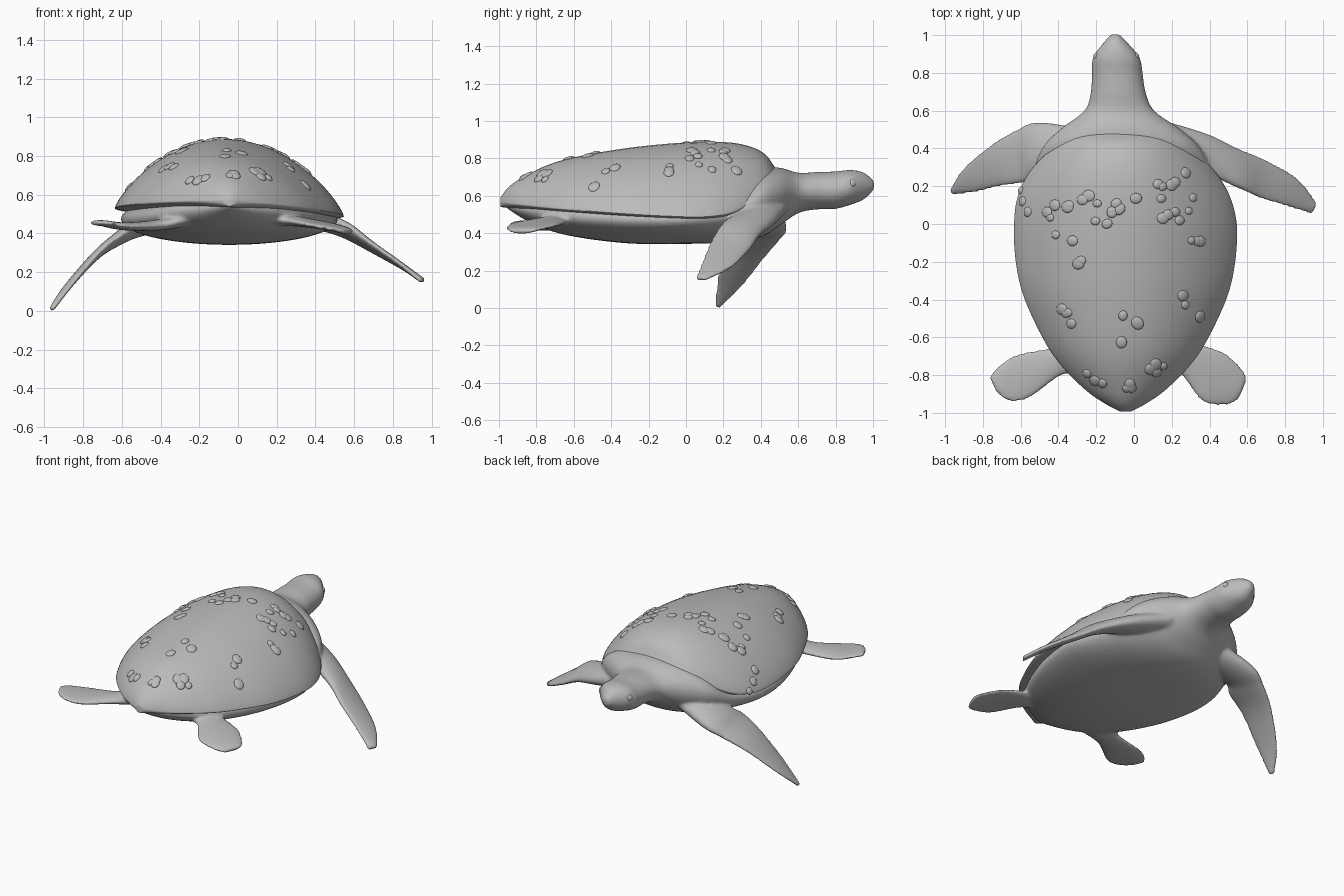
import bpy, bmesh, math, random
from mathutils import Vector, Matrix
from mathutils.bvhtree import BVHTree

random.seed(4)
default_cube = bpy.data.objects.get("Cube")
if default_cube:
    bpy.data.objects.remove(default_cube, do_unlink=True)

grey = bpy.data.materials.new("plain grey")
grey.use_nodes = True
colour = (0.5, 0.5, 0.5, 1)
grey.diffuse_color = colour
for node in grey.node_tree.nodes:
    if node.type == "BSDF_PRINCIPLED":
        node.inputs["Base Color"].default_value = colour


def finish(bm, name):
    """Turn a bmesh into a smooth shaded object with sharp edges kept."""
    bmesh.ops.recalc_face_normals(bm, faces=bm.faces)
    mesh = bpy.data.meshes.new(name)
    bm.to_mesh(mesh)
    bm.free()
    mesh.materials.append(grey)
    mesh.shade_smooth()
    mesh.set_sharp_from_angle(angle=math.radians(50))
    obj = bpy.data.objects.new(name, mesh)
    bpy.context.collection.objects.link(obj)
    return obj


def refine(stations, steps=6):
    """Insert smooth in-between stations (Catmull-Rom)."""
    result = []
    last = len(stations) - 1
    for i in range(last):
        quad = [stations[max(0, min(last, i + k))] for k in (-1, 0, 1, 2)]
        for s in range(steps):
            u = s / steps
            result.append([b + 0.5 * u * (c - a + u * (2 * a - 5 * b + 4 * c - d
                           + u * (3 * (b - c) + d - a)))
                           for a, b, c, d in zip(*quad)])
    result.append(list(stations[last]))
    return result


def turn_angles(sides):
    return [math.tau * j / sides for j in range(sides)]


def skin(bm, rings):
    """Bridge point rings into a closed tube."""
    loops = [[bm.verts.new(p) for p in ring] for ring in rings]
    for one, two in zip(loops, loops[1:]):
        for j in range(len(one)):
            bm.faces.new((one[j - 1], one[j], two[j], two[j - 1]))
    bm.faces.new(loops[0])
    bm.faces.new(loops[-1])


def add_trunk(bm, stations):
    """Elliptical rings from y, z, half width and half height."""
    rings = []
    for y, z, width, height in refine(stations):
        x = -0.045 - 0.055 * max(0, y)
        rings.append([(x + width * math.cos(t), y, z + height * math.sin(t))
                      for t in turn_angles(48)])
    skin(bm, rings)


def add_flipper(bm, root, twist, stations):
    """Tapering blade from leading x, y, trailing x, y and height."""
    fine = refine(stations)
    last = len(fine) - 1
    rings = []
    middles = [Vector((s[0] + s[2], s[1] + s[3], 2 * s[4])) / 2 for s in fine]
    for i, (s, middle) in enumerate(zip(fine, middles)):
        # The leading edge dips below the trailing edge along the blade
        dip = twist * math.sin(math.pi * i / last)
        chord = Vector((s[0], s[1], s[4] - dip)) - middle
        along = middles[min(i + 1, last)] - middles[max(i - 1, 0)]
        depth = 0.014 + root * (1 - i / last) ** 2
        thick = chord.cross(along).normalized() * depth
        rings.append([middle + chord * math.cos(t) + thick * math.sin(t)
                      for t in turn_angles(24)])
    skin(bm, rings)


# Body: trunk, neck, head and flippers fused into one skin
bm = bmesh.new()
add_trunk(bm, [
    (-.96, .545, .02, .012), (-.8, .515, .25, .075), (-.6, .49, .4, .108),
    (-.3, .475, .52, .13), (0, .475, .56, .132), (.25, .5, .485, .15),
    (.4, .56, .42, .18), (.5, .595, .32, .155), (.6, .615, .185, .108),
    (.7, .627, .145, .1), (.8, .63, .135, .1), (.88, .645, .124, .093),
    (.95, .652, .072, .072), (1.005, .657, .022, .025)])
# Right front flipper
add_flipper(bm, .06, .025, [
    (-.25, .5, -.25, .25, .525), (-.5, .54, -.5, .27, .44),
    (-.62, .5, -.58, .22, .385), (-.75, .425, -.7, .2, .295),
    (-.9, .3, -.85, .165, .13), (-.975, .18, -.955, .155, .005)])
# Left front flipper
add_flipper(bm, .06, .03, [
    (.15, .55, .2, .27, .54), (.38, .48, .38, .26, .48),
    (.55, .4, .55, .19, .42), (.7, .34, .67, .135, .335),
    (.87, .24, .83, .085, .23), (.97, .11, .94, .05, .155)])
# Right rear flipper
add_flipper(bm, .026, 0, [
    (-.25, -.58, -.25, -.8, .48), (-.42, -.65, -.38, -.8, .445),
    (-.62, -.69, -.55, -.92, .437), (-.73, -.76, -.66, -.94, .453),
    (-.765, -.81, -.73, -.89, .455)])
# Left rear flipper
add_flipper(bm, .026, 0, [
    (.15, -.55, .12, -.78, .48), (.3, -.62, .24, -.79, .467),
    (.48, -.68, .36, -.94, .445), (.585, -.78, .49, -.96, .42),
    (.595, -.83, .55, -.93, .405)])
body = finish(bm, "body")
fuse = body.modifiers.new("fuse", "REMESH")
fuse.mode = "VOXEL"
fuse.voxel_size = 0.01
fuse.use_smooth_shade = True
soften = body.modifiers.new("soften", "SMOOTH")
soften.factor = 0.5
soften.iterations = 8


def shell_ring(y, width, rim, top):
    """Domed upper half with a shallow underside, slightly tilted."""
    ring = []
    for t in turn_angles(64):
        x, s = width * math.cos(t), math.sin(t)
        lift = (top - rim) * s ** 1.6 if s > 0 else 0.03 * s
        ring.append((x - 0.045 - 0.06 * max(0, y), y, rim + lift - 0.035 * x))
    return ring


# Shell: y, half width, rim height, top height
bm = bmesh.new()
skin(bm, [shell_ring(*s) for s in refine([
    (-.992, .03, .57, .59), (-.95, .11, .565, .645), (-.88, .21, .56, .695),
    (-.75, .34, .55, .76), (-.6, .44, .54, .805), (-.35, .55, .525, .85),
    (-.1, .59, .512, .878), (.1, .575, .508, .888), (.25, .51, .53, .883),
    (.36, .41, .59, .857), (.43, .31, .65, .815), (.48, .2, .69, .745),
    (.52, .08, .69, .705)])])
bmesh.ops.recalc_face_normals(bm, faces=bm.faces)
surface = BVHTree.FromBMesh(bm)
finish(bm, "shell")


def add_dome(bm, place, normal, radius, height):
    turn = normal.to_track_quat("Z", "Y").to_matrix().to_4x4()
    size = Matrix.Diagonal((radius, radius * 1.15, height, 1))
    bmesh.ops.create_uvsphere(bm, u_segments=16, v_segments=10, radius=1,
                              matrix=Matrix.Translation(place) @ turn @ size)


# Barnacles: small clusters of flattened domes along the shell normal
clusters = [(-.57, .06), (-.44, .01), (-.32, .1), (-.17, .04), (-.07, .1),
            (.14, .19), (.3, .17), (.19, .02), (.33, -.1), (-.29, -.22),
            (-.39, -.48), (-.02, -.56), (.29, -.43), (.1, -.74), (-.21, -.8),
            (-.02, -.89)]
bm = bmesh.new()
for x, y in clusters:
    for _ in range(random.randint(3, 4)):
        above = Vector((random.gauss(x, .04), random.gauss(y, .04), 2))
        place, normal, _, _ = surface.ray_cast(above, Vector((0, 0, -1)))
        if place:
            add_dome(bm, place, normal, random.uniform(.02, .032), .011)
finish(bm, "barnacles")

# Eyes on both sides of the head
bm = bmesh.new()
for side in (-1, 1):
    add_dome(bm, Vector((-.094 + side * .108, .89, .668)),
             Vector((side, .3, .25)).normalized(), .018, .012)
finish(bm, "eyes")
